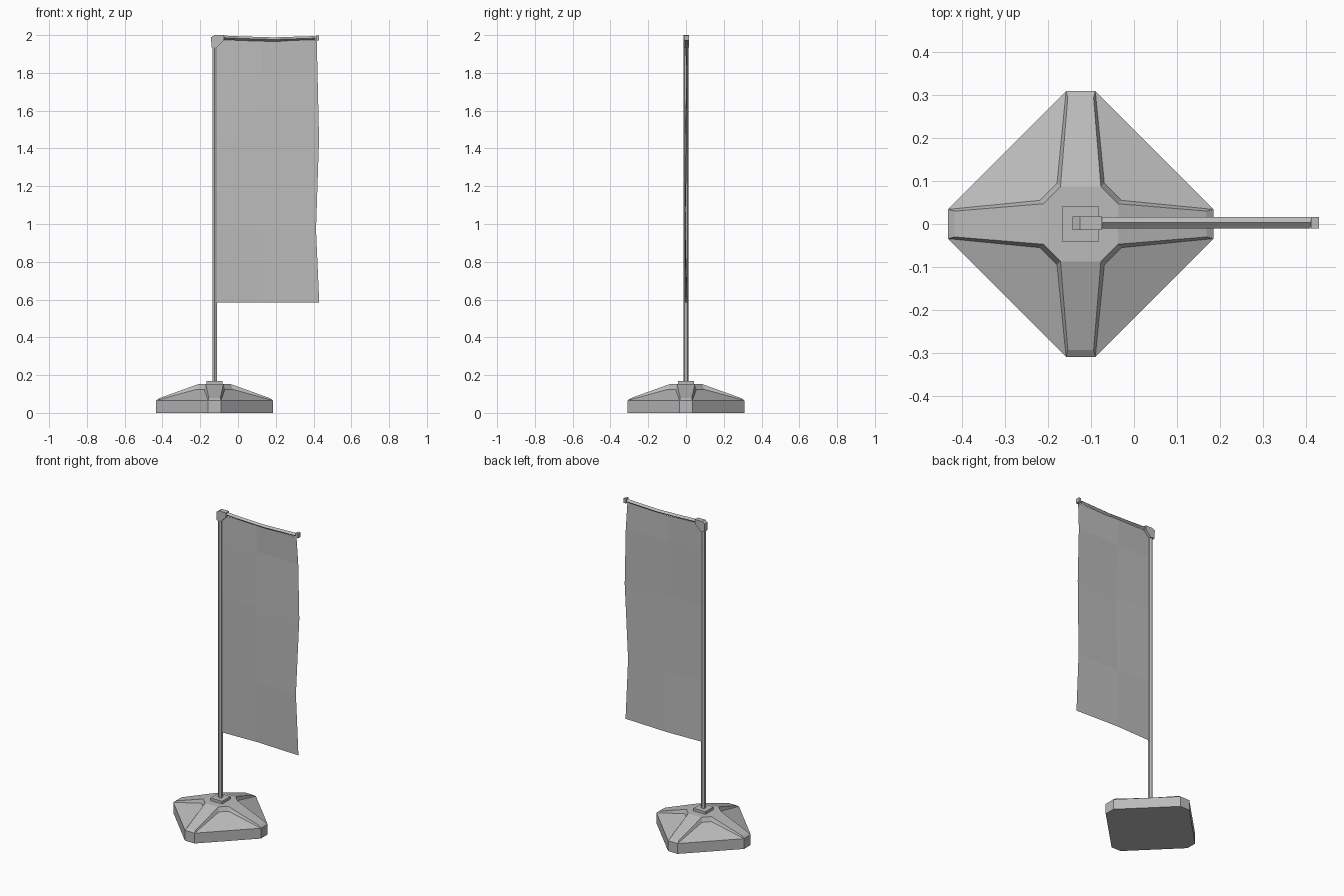
import bpy, bmesh, math
from mathutils import Matrix

cube = bpy.data.objects.get("Cube")
if cube:
    bpy.data.objects.remove(cube)

AXIS_X = -0.124

grey = bpy.data.materials.new("plain_grey")
grey.use_nodes = True
COLOR = (0.5, 0.5, 0.5, 1)
grey.diffuse_color = COLOR
grey.node_tree.nodes["Principled BSDF"].inputs["Base Color"].default_value = COLOR


def make(name, bm, closed=True):
    if closed:
        bmesh.ops.remove_doubles(bm, verts=bm.verts, dist=0.0005)
        bmesh.ops.recalc_face_normals(bm, faces=bm.faces)
    mesh = bpy.data.meshes.new(name)
    bm.to_mesh(mesh)
    bm.free()
    mesh.materials.append(grey)
    obj = bpy.data.objects.new(name, mesh)
    bpy.context.collection.objects.link(obj)
    return obj


def bridge(bm, rings):
    """Skin a list of equal point rings and cap both ends."""
    loops = [[bm.verts.new(p) for p in ring] for ring in rings]
    n = len(loops[0])
    for a, b in zip(loops, loops[1:]):
        for i in range(n):
            j = (i + 1) % n
            bm.faces.new((a[i], a[j], b[j], b[i]))
    bm.faces.new(loops[0])
    bm.faces.new(loops[-1])


# Base: one quarter arm and its sunken panel, turned four times
def quarter(bm, angle):
    turn = Matrix.Translation((AXIS_X, 0, 0)) @ Matrix.Rotation(angle, 4, 'Z')

    def face(*pts):
        bm.faces.new([bm.verts.new((turn @ Matrix.Translation(p)).translation) for p in pts])

    tip, low, hub, valley, foot = [], [], [], [], []
    for s in (-1, 1):
        tip.append((0.293, s * 0.030, 0.078))
        low.append((0.309, s * 0.034, 0.066))
        hub.append((0.087, s * 0.047, 0.152))
        valley.append((0.095, s * 0.055, 0.125))
        foot.append((0.309, s * 0.034, 0))
    face(tip[0], tip[1], hub[1], hub[0])
    face(low[0], low[1], tip[1], tip[0])
    face(foot[0], foot[1], low[1], low[0])
    for s in (0, 1):
        face(low[s], tip[s], hub[s], valley[s])

    def swap(p):
        return (p[1], p[0], p[2])

    face(low[1], swap(low[1]), swap(valley[1]), valley[1])
    face(valley[1], swap(valley[1]), swap(hub[1]), hub[1])
    face(foot[1], swap(foot[1]), swap(low[1]), low[1])
    # hub top and underside wedges
    for a, b in ((hub, 0.152), (foot, 0)):
        face((0, 0, b), a[0], a[1])
        face((0, 0, b), a[1], swap(a[1]))


bm = bmesh.new()
for k in range(4):
    quarter(bm, k * math.pi / 2)
make("weighted_base", bm)

# Square socket plate
bm = bmesh.new()
bmesh.ops.create_cube(bm, size=1, matrix=Matrix.Translation((AXIS_X, 0, 0.158))
                      @ Matrix.Diagonal((0.084, 0.084, 0.022, 1)))
make("socket_plate", bm)

# Six-sided pole
bm = bmesh.new()
bmesh.ops.create_cone(bm, cap_ends=True, segments=6, radius1=0.0135, radius2=0.0135,
                      depth=1.8, matrix=Matrix.Translation((AXIS_X, 0, 1.06)))
make("pole", bm)

# Corner bracket joining the pole and the top bar
profile = [(-0.140, 1.935), (-0.112, 1.935), (-0.075, 1.972), (-0.075, 2.0),
           (-0.126, 2.0), (-0.143, 1.988)]
bm = bmesh.new()
bridge(bm, [[(x, y, z) for x, z in profile] for y in (-0.014, 0.017)])
make("corner_bracket", bm)

# Sagging top bar with a square section set on edge
bm = bmesh.new()
rings = []
for x, z in ((-0.085, 1.987), (0.02, 1.982), (0.19, 1.977), (0.41, 1.984)):
    rings.append([(x, 0.003 + 0.0135 * math.cos(a), z + 0.011 * math.sin(a))
                  for a in (i * math.pi / 2 for i in range(4))])
bridge(bm, rings)
make("top_bar", bm)

bm = bmesh.new()
bmesh.ops.create_cube(bm, size=1, matrix=Matrix.Translation((0.421, 0.003, 1.985))
                      @ Matrix.Diagonal((0.018, 0.027, 0.028, 1)))
make("bar_end_cap", bm)

# Gently rippled cloth with a wavy free edge
edge = [(0.585, 0.430), (0.97, 0.413), (1.45, 0.429), (1.80, 0.421), (1.975, 0.417)]
bm = bmesh.new()
rows = []
for r, (z, right) in enumerate(edge):
    row = []
    for c, t in enumerate((0, 0.45, 1)):
        x = -0.113 + t * (right + 0.113)
        y = 0.008 * math.sin(r * 1.6 + c * 1.9) * (0 if c == 0 else 1)
        sag = -0.007 if c == 1 and r == 4 else 0
        row.append(bm.verts.new((x, y, z + sag)))
    rows.append(row)
for a, b in zip(rows, rows[1:]):
    for c in range(2):
        bm.faces.new((a[c], a[c + 1], b[c + 1], b[c]))
make("flag_cloth", bm, closed=False)
